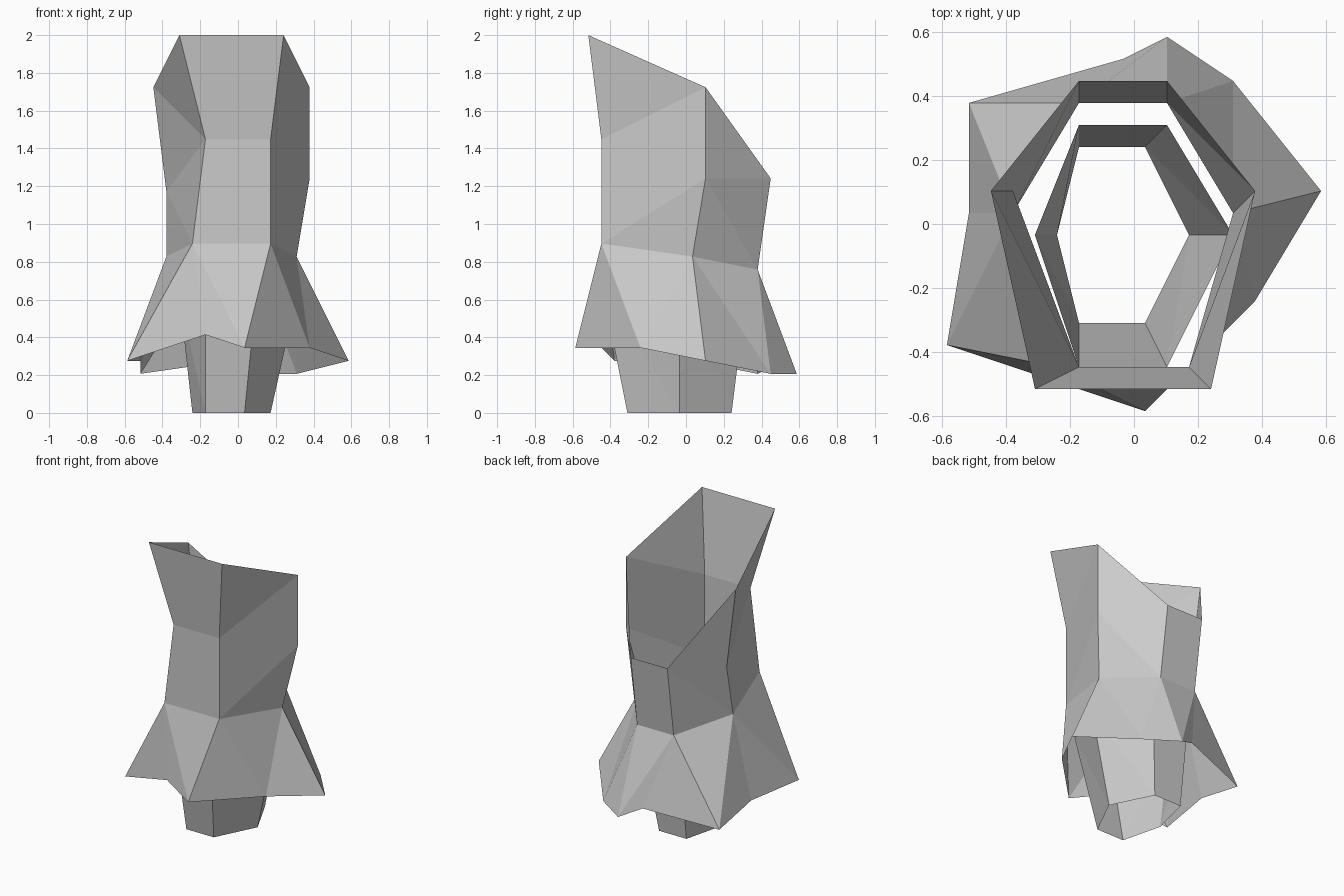
import bpy
import bmesh

if "Cube" in bpy.data.objects:
    bpy.data.objects.remove(bpy.data.objects["Cube"], do_unlink=True)

STEP = 2 / 29  # all corners sit on a coarse grid

grey = bpy.data.materials.new("plain grey")
grey.use_nodes = True
colour = (0.6, 0.6, 0.6, 1)
grey.diffuse_color = colour
grey.node_tree.nodes["Principled BSDF"].inputs["Base Color"].default_value = colour


def bridge(bm, upper, lower, order):
    """Zip two closed rings with triangles: 'u' advances the upper ring, 'l' the lower."""
    i = j = 0
    for side in order.replace(" ", ""):
        a, b = upper[i % len(upper)], lower[j % len(lower)]
        if side == "u":
            i += 1
            c = upper[i % len(upper)]
        else:
            j += 1
            c = lower[j % len(lower)]
        if len({a, b, c}) == 3:  # rings may share corners
            bm.faces.new((a, b, c))


def ringed_shell(name, rings, orders):
    """Open shell through a stack of rings, listed from top to bottom."""
    bm = bmesh.new()
    corners = {}

    def corner(p):
        if p not in corners:
            x, y, z = p
            corners[p] = bm.verts.new(((x + 0.5) * STEP, (y + 0.5) * STEP, z * STEP))
        return corners[p]

    loops = [[corner(p) for p in ring] for ring in rings]
    for upper, lower, order in zip(loops, loops[1:], orders):
        bridge(bm, upper, lower, order)
    mesh = bpy.data.meshes.new(name)
    bm.to_mesh(mesh)
    bm.free()
    mesh.materials.append(grey)
    obj = bpy.data.objects.new(name, mesh)
    bpy.context.collection.objects.link(obj)
    return obj


# Rings run anticlockwise from the front corner on the -x side
slanted_rim = [(-5, -8, 29), (3, -8, 29), (5, 1, 25), (1, 6, 18), (-3, 6, 18), (-7, 1, 25)]
chest = [(-3, -7, 21), (2, -7, 21), (5, 1, 18), (1, 6, 18), (-3, 6, 18), (-6, 1, 17)]
waist = [(-4, -7, 13), (2, -7, 13), (4, 0, 12), (1, 5, 11), (-3, 5, 11), (-6, 0, 12)]
hem = [(-9, -6, 4), (-3, -8, 6), (0, -9, 5), (5, -4, 5), (8, 1, 4),
       (4, 6, 3), (1, 8, 3), (-1, 7, 4), (-8, 5, 3), (-8, 0, 4)]

# Upper tube with its flared skirt
ringed_shell("body_and_skirt", [slanted_rim, chest, waist, hem],
             ["lu ul lu lu lu lu", "lu ul lu lu lu lu", "llu lu llu lu llu llu"])

# Separate tapered tube hanging inside the skirt
tube_top = [(-3, -7, 10), (1, -7, 10), (4, -1, 9), (1, 4, 8), (-3, 4, 8), (-5, -1, 9)]
tube_foot = [(-3, -5, 0), (0, -5, 0), (2, -1, 0), (0, 3, 0), (-3, 3, 0), (-4, -1, 0)]
ringed_shell("inner_tube", [tube_top, tube_foot], ["lu" * 6])
